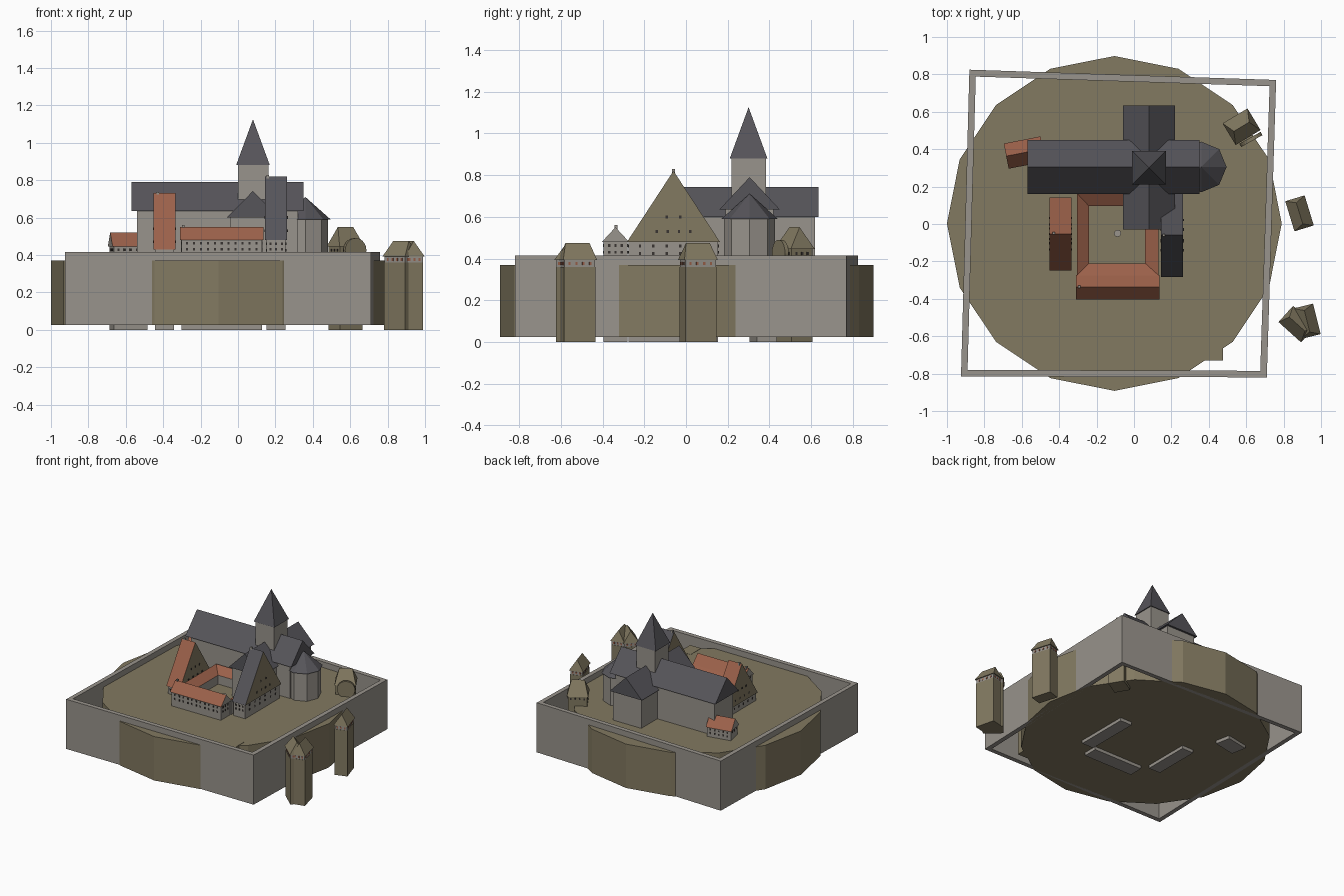
import bpy, bmesh, math
from mathutils import Matrix, Vector

old = bpy.data.objects.get("Cube")
if old:
    bpy.data.objects.remove(old)


def material(name, rgb):
    m = bpy.data.materials.new(name)
    m.use_nodes = True
    lin = [((c + 0.055) / 1.055) ** 2.4 for c in rgb] + [1]
    m.diffuse_color = lin
    m.node_tree.nodes["Principled BSDF"].inputs["Base Color"].default_value = lin
    return m


STONE = material("grey stone", (0.60, 0.58, 0.55))
EARTH = material("khaki earth", (0.51, 0.475, 0.38))
SLATE = material("dark slate", (0.335, 0.33, 0.35))
TILE = material("terracotta tile", (0.61, 0.38, 0.29))
GLASS = material("dark window", (0.22, 0.20, 0.19))


def mesh(name, verts, faces, mats, place=None, rule=None):
    """Make a flat-shaded object; rule picks a material from each face normal."""
    bm = bmesh.new()
    vs = [bm.verts.new(v) for v in verts]
    for f in faces:
        bm.faces.new([vs[i] for i in f])
    bmesh.ops.recalc_face_normals(bm, faces=bm.faces)
    for f in bm.faces:
        f.normal_update()
        f.material_index = rule(f.normal) if rule else 0
    data = bpy.data.meshes.new(name)
    bm.to_mesh(data)
    bm.free()
    for m in mats:
        data.materials.append(m)
    ob = bpy.data.objects.new(name, data)
    bpy.context.collection.objects.link(ob)
    if place:
        ob.matrix_world = place
    return ob


def prism(name, pts, z0, z1, mat, place=None):
    n = len(pts)
    verts = [(x, y, z) for z in (z0, z1) for x, y in pts]
    faces = [range(n), range(n, 2 * n)]
    faces += [(i, (i + 1) % n, n + (i + 1) % n, n + i) for i in range(n)]
    return mesh(name, verts, faces, [mat], place)


def rect(x0, x1, y0, y1):
    return [(x0, y0), (x1, y0), (x1, y1), (x0, y1)]


def ngon(cx, cy, r, n, start=0):
    a = [start + math.tau * i / n for i in range(n)]
    return [(cx + r * math.cos(t), cy + r * math.sin(t)) for t in a]


def cone(name, pts, z0, apex, mat):
    n = len(pts)
    faces = [range(n)] + [(i, (i + 1) % n, n) for i in range(n)]
    return mesh(name, [(x, y, z0) for x, y in pts] + [apex], faces, [mat])


def ring(name, outer, inner, z0, z_out, z_in, mats, rule=None):
    n = len(outer)
    loops = [(outer, z0), (outer, z_out), (inner, z_in), (inner, z0)]
    verts = [(x, y, z) for pts, z in loops for x, y in pts]
    faces = [(k * n + i, k * n + (i + 1) % n, (k + 1) % 4 * n + (i + 1) % n,
              (k + 1) % 4 * n + i) for k in range(4) for i in range(n)]
    return mesh(name, verts, faces, mats, rule=rule)


def roof(name, length, width, z0, z1, mat, gable, place, hip=0.0):
    """Ridge along local x; hip pulls the ridge ends inward."""
    a, b = length / 2, width / 2
    verts = [(x, y, z0) for x, y in rect(-a, a, -b, b)]
    verts += [(-a + hip, 0, z1), (a - hip, 0, z1)]
    faces = [(0, 1, 2, 3), (0, 1, 5, 4), (2, 3, 4, 5), (0, 3, 4), (1, 2, 5)]
    return mesh(name, verts, faces, [mat, gable], place,
                lambda n: int(abs(n.x) > 0.99))


def windows(name, spots, w, h, mat, place):
    """Thin plates; each spot is (x, y, z, faces_x)."""
    verts, faces, t = [], [], 0.003
    for x, y, z, faces_x in spots:
        dx, dy = (t, w / 2) if faces_x else (w / 2, t)
        k = len(verts)
        verts += [(x + i * dx, y + j * dy, z + s * h / 2)
                  for s in (-1, 1) for i, j in rect(-1, 1, -1, 1)]
        faces += [[k + i for i in f] for f in
                  ((0, 1, 2, 3), (4, 5, 6, 7), (0, 1, 5, 4), (1, 2, 6, 5),
                   (2, 3, 7, 6), (3, 0, 4, 7))]
    mesh(name, verts, faces, [mat], place)


def building(name, cx, cy, length, width, eave, ridge, wall, tile, gable, deg=0,
             hip=0.0, over=0.008, side_rows=(), end_rows=(), pane=GLASS, base=0.0):
    """Box walls, pitched roof and rows of windows (height, count, spread)."""
    place = Matrix.Translation((cx, cy, 0)) @ Matrix.Rotation(math.radians(deg), 4, "Z")
    a, b = length / 2 - over, width / 2 - over
    prism(name + "_walls", rect(-a, a, -b, b), base, eave, wall, place)
    roof(name + "_roof", length, width, eave, ridge, tile, gable, place, hip)
    spots = []
    for z, n, spread in side_rows:
        for i in range(n):
            x = spread * a * (2 * (i + 0.5) / n - 1)
            spots += [(x, s * b, z, False) for s in (-1, 1)]
    for z, n, spread in end_rows:
        end = a if z < eave else length / 2
        for i in range(n):
            y = spread * b * (2 * (i + 0.5) / n - 1)
            spots += [(s * end, y, z, True) for s in (-1, 1)]
    if spots:
        windows(name + "_windows", spots, 0.011, 0.014, pane, place)


# Ground mound and perimeter wall
prism("ground", ngon(-0.105, 0.003, 0.895, 16), 0.025, 0.37, EARTH)
prism("ground_step", rect(0.38, 0.475, -0.73, -0.6), 0.03, 0.372, EARTH)
outer = [(-0.925, -0.815), (0.71, -0.82), (0.76, 0.77), (-0.88, 0.825)]
inner = [(-0.89, -0.78), (0.675, -0.785), (0.725, 0.737), (-0.846, 0.788)]
ring("perimeter_wall", outer, inner, 0.025, 0.415, 0.415, [STONE])

# Church: nave, transept, crossing tower, apse
building("nave", -0.11, 0.305, 0.92, 0.29, 0.635, 0.79, STONE, SLATE, SLATE,
         over=0.03, base=0.03)
building("transept", 0.08, 0.302, 0.665, 0.28, 0.60, 0.742, STONE, SLATE, SLATE,
         deg=90, over=0.016, base=0.03)
prism("crossing_tower", rect(0.0, 0.163, 0.217, 0.384), 0.03, 0.88, STONE)
cone("spire", rect(-0.01, 0.17, 0.21, 0.39), 0.88, (0.08, 0.30, 1.125), SLATE)
prism("apse_walls", ngon(0.36, 0.305, 0.122, 8), 0.03, 0.59, STONE)
cone("apse_roof", ngon(0.36, 0.305, 0.135, 8), 0.59, (0.36, 0.305, 0.71), SLATE)

# Cloister walk around the courtyard, sloping inward, with its well
ring("cloister", rect(-0.306, 0.132, -0.275, 0.165), rect(-0.24, 0.06, -0.21, 0.095),
     0.03, 0.485, 0.44, [STONE, TILE], lambda n: int(n.z > 0.3))
prism("well", ngon(-0.088, -0.05, 0.019, 12), 0.36, 0.385, STONE)

# Monastery wings
building("south_wing", -0.087, -0.338, 0.445, 0.13, 0.48, 0.55, STONE, TILE, STONE,
         side_rows=[(0.43, 11, 0.95), (0.463, 11, 0.95)],
         end_rows=[(0.43, 3, 0.8), (0.463, 3, 0.8)])
building("east_wing", 0.204, -0.06, 0.118, 0.445, 0.48, 0.82, STONE, SLATE, EARTH,
         side_rows=[(0.43, 3, 0.9), (0.46, 3, 0.9)],
         end_rows=[(0.425, 6, 0.9), (0.46, 6, 0.9), (0.53, 4, 0.5), (0.60, 2, 0.3)])
building("west_wing", -0.392, -0.053, 0.117, 0.39, 0.43, 0.73, STONE, TILE, EARTH,
         side_rows=[(0.405, 3, 0.9)],
         end_rows=[(0.405, 6, 0.9), (0.47, 4, 0.6), (0.54, 3, 0.4)])
building("north_west_house", -0.585, 0.382, 0.2, 0.137, 0.445, 0.52, STONE, TILE, STONE,
         deg=11, side_rows=[(0.40, 5, 0.9), (0.428, 5, 0.9)], end_rows=[(0.428, 3, 0.8)])

# Chimneys
for name, x, y, z in [("south", -0.292, -0.335, 0.56), ("west", -0.43, -0.05, 0.737),
                      ("east", 0.16, -0.06, 0.828)]:
    prism(name + "_chimney", rect(x - 0.007, x + 0.007, y - 0.007, y + 0.007),
          z - 0.05, z, STONE)

# Gatehouse with round-topped plate
building("gatehouse", 0.575, 0.52, 0.155, 0.135, 0.445, 0.55, EARTH, EARTH, EARTH,
         deg=31, hip=0.03, side_rows=[(0.425, 4, 0.9)], end_rows=[(0.425, 3, 0.8)])
disc_place = (Matrix.Translation((0.625, 0.452, 0.425))
              @ Matrix.Rotation(math.radians(29), 4, "Z")
              @ Matrix.Rotation(math.pi / 2, 4, "X"))
prism("gate_disc", ngon(0, 0, 0.065, 20), -0.01, 0.01, EARTH, disc_place)

# Outer watchtowers with a pale top storey and shutters
for name, x, y, length, width, deg in [
        ("gate_tower_left", 0.872, -0.535, 0.162, 0.117, -42),
        ("gate_tower_right", 0.925, -0.52, 0.168, 0.108, 104),
        ("east_tower", 0.885, 0.057, 0.168, 0.108, 107)]:
    building(name, x, y, length, width, 0.392, 0.475, STONE, EARTH, EARTH, deg=deg,
             hip=0.025, side_rows=[(0.376, 4, 0.9)], end_rows=[(0.376, 3, 0.9)],
             pane=TILE, base=0.355)
    place = Matrix.Translation((x, y, 0)) @ Matrix.Rotation(math.radians(deg), 4, "Z")
    a, b = length / 2 - 0.006, width / 2 - 0.006
    prism(name + "_shaft", rect(-a, a, -b, b), 0, 0.36, EARTH, place)
